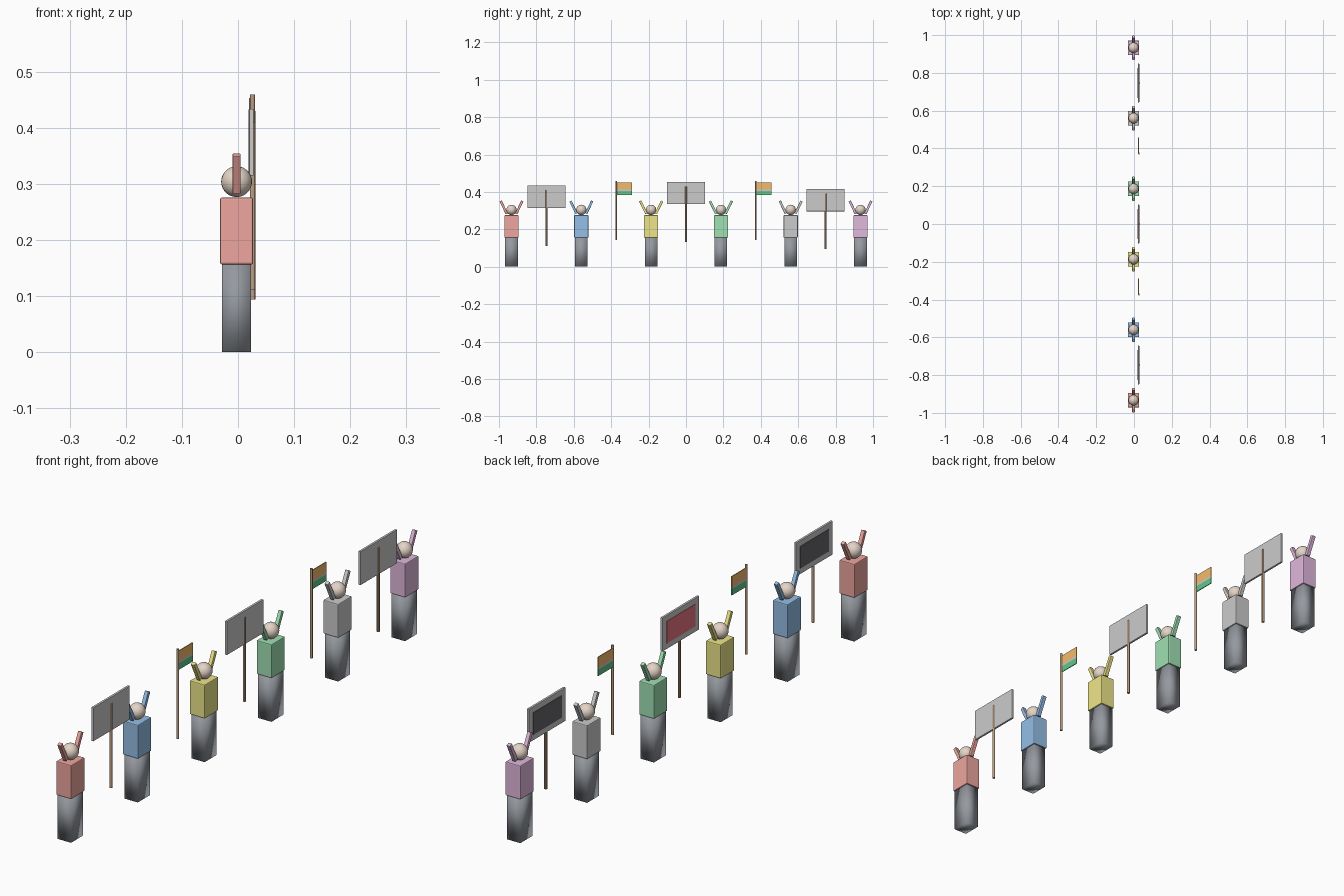
import bpy, math

if "Cube" in bpy.data.objects:
    bpy.data.objects.remove(bpy.data.objects["Cube"])

def mat(name, rgb):
    m = bpy.data.materials.new(name)
    m.diffuse_color = (*rgb, 1)
    m.use_nodes = True
    m.node_tree.nodes["Principled BSDF"].inputs["Base Color"].default_value = m.diffuse_color
    return m

def finish(o, name, m, bevel=0):
    o.name = name
    if m:
        o.data.materials.append(m)
    if bevel:
        b = o.modifiers.new("soft_edges", 'BEVEL')
        b.width, b.segments = bevel, 2
    return o

def box(name, loc, size, m=None, bevel=0, tilt=0):
    bpy.ops.mesh.primitive_cube_add(size=1, location=loc)
    o = bpy.context.object
    o.scale = size
    bpy.ops.object.transform_apply(location=False, rotation=False, scale=True)
    o.rotation_euler.x = tilt
    return finish(o, name, m, bevel)

def pole(name, y, z0, z1, r, m):
    bpy.ops.mesh.primitive_cylinder_add(vertices=12, radius=r, depth=z1 - z0,
                                        location=(0.026, y, (z0 + z1) / 2))
    bpy.ops.object.shade_smooth_by_angle()
    return finish(bpy.context.object, name, m)

skin = mat("skin", (0.78, 0.66, 0.57))
trousers = mat("trousers", (0.30, 0.32, 0.35))
wood = mat("wood", (0.50, 0.34, 0.22))
dark = mat("dark_panel", (0.13, 0.13, 0.14))
red = mat("red_panel", (0.80, 0.18, 0.22))
orange = mat("orange", (0.90, 0.50, 0.15))
white = mat("white", (0.92, 0.92, 0.92))
green = mat("green", (0.12, 0.58, 0.25))
board_mat = mat("board", (0.78, 0.78, 0.77))

shirts = [mat("red_shirt", (0.85, 0.38, 0.34)), mat("blue_shirt", (0.30, 0.52, 0.80)),
          mat("yellow_shirt", (0.86, 0.79, 0.25)), mat("green_shirt", (0.35, 0.75, 0.45)),
          None, mat("pink_shirt", (0.75, 0.48, 0.72))]

# Row of people with raised arms
X = -0.0025
for i, shirt in enumerate(shirts):
    y = -0.933 + i * 0.3732
    box(f"legs_{i}", (X, y, 0.08), (0.052, 0.067, 0.16), trousers)
    bpy.ops.object.shade_smooth()
    box(f"torso_{i}", (X, y, 0.216), (0.059, 0.076, 0.119), shirt, 0.003)
    bpy.ops.mesh.primitive_uv_sphere_add(segments=24, ring_count=14, radius=0.0275,
                                         location=(X, y, 0.304))
    bpy.ops.object.shade_smooth()
    finish(bpy.context.object, f"head_{i}", skin)
    for s in (-1, 1):
        box(f"arm_{i}_{'right' if s > 0 else 'left'}", (X, y + s * 0.042, 0.318),
            (0.014, 0.013, 0.075), shirt, 0.0015, -s * math.radians(26))

# Placards: board, inset panel facing -x, pole behind
for i, (y, z, m) in enumerate([(-0.7464, 0.374, dark), (0, 0.394, red), (0.7464, 0.356, dark)]):
    box(f"placard_board_{i}", (0.024, y, z), (0.008, 0.204, 0.119), board_mat, 0.001)
    box(f"placard_panel_{i}", (0.0195, y, z), (0.002, 0.16, 0.078), m)
    pole(f"placard_pole_{i}", y, z - 0.262, z + 0.036, 0.005, wood)

# Striped flags
for i, y in enumerate((-0.3732, 0.3732)):
    pole(f"flag_pole_{i}", y, 0.143, 0.459, 0.0045, wood)
    for name, z0, z1, m in (("top", 0.413, 0.450, orange), ("middle", 0.406, 0.413, white),
                            ("bottom", 0.383, 0.406, green)):
        box(f"flag_{name}_stripe_{i}", (0.024, y + 0.042, (z0 + z1) / 2),
            (0.003, 0.084, z1 - z0), m)
